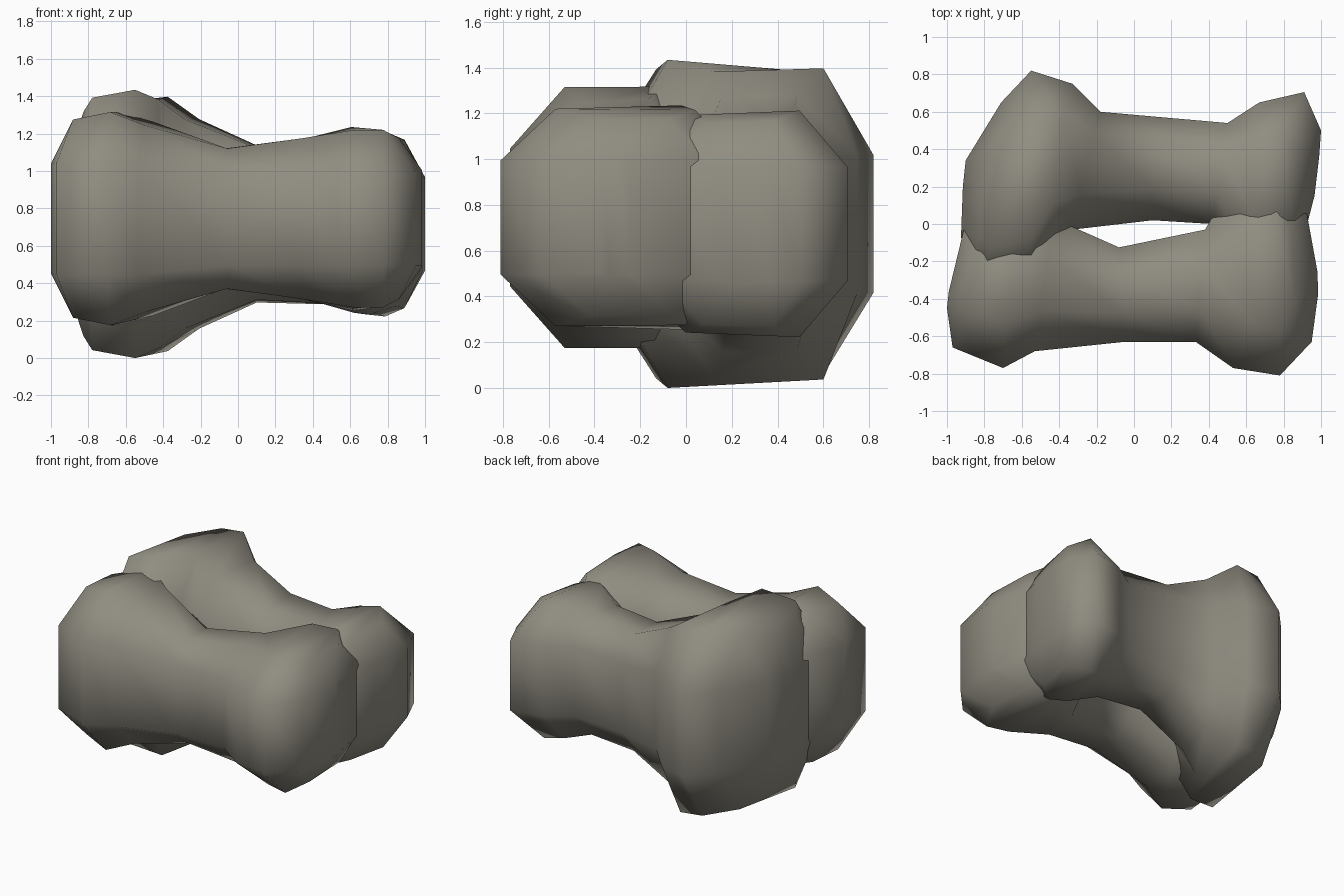
import bpy, bmesh
from mathutils import Vector

mat = bpy.data.materials.new("warm grey stone")
mat.diffuse_color = (0.28, 0.265, 0.22, 1)


def bone(name, zc, sections):
    """Loft chamfered eight-sided sections.
    Section: front x, front y, back x, back y, half side height,
    half height at front and back, x shift of the top edges, largest back inset."""
    bm = bmesh.new()
    rings = []
    for fx, fy, bx, by, hs, hf, hb, sh, ib in sections:
        f, b = Vector((fx, fy, 0)), Vector((bx, by, 0))
        d = b - f
        s = Vector((sh, 0, 0))
        f2 = f + s + d.normalized() * min(0.24, 0.3 * d.length)
        b2 = b + s - d.normalized() * min(ib, 0.3 * d.length)
        ring = [(f, -hs), (f2, -hf), (b2, -hb), (b, -hs),
                (b, hs), (b2, hb), (f2, hf), (f, hs)]
        rings.append([bm.verts.new((p.x, p.y, zc + z)) for p, z in ring])
    # Skin between neighbouring sections, then close both ends
    for r, q in zip(rings, rings[1:]):
        for i in range(8):
            j = (i + 1) % 8
            bm.faces.new((r[i], r[j], q[j], q[i]))
    bm.faces.new(rings[0])
    bm.faces.new(rings[-1])
    bmesh.ops.recalc_face_normals(bm, faces=bm.faces)
    for f in bm.faces:
        f.smooth = True
    me = bpy.data.meshes.new(name)
    bm.to_mesh(me)
    bm.free()
    me.materials.append(mat)
    ob = bpy.data.objects.new(name, me)
    bpy.context.collection.objects.link(ob)
    return ob


# Front dumbbell-shaped block
bone("front_block", 0.745, [
    (-1.00, -0.45, -0.99, -0.36, 0.29, 0.30, 0.30, 0, 0.24),
    (-0.97, -0.66, -0.91, -0.03, 0.30, 0.53, 0.53, 0.07, 0.2),
    (-0.70, -0.77, -0.63, 0.14, 0.30, 0.57, 0.572, 0, 0.2),
    (-0.53, -0.68, -0.43, 0.03, 0.30, 0.50, 0.52, 0, 0.2),
    (-0.05, -0.63, -0.08, -0.125, 0.25, 0.375, 0.375, 0, 0.15),
    (0.33, -0.63, 0.38, -0.03, 0.25, 0.43, 0.43, 0, 0.18),
    (0.53, -0.77, 0.50, 0.18, 0.25, 0.475, 0.49, 0.1, 0.2),
    (0.78, -0.81, 0.76, 0.24, 0.25, 0.475, 0.47, 0, 0.2),
    (0.95, -0.63, 0.92, 0.08, 0.25, 0.43, 0.43, -0.08, 0.15),
    (0.985, -0.37, 0.98, -0.25, 0.25, 0.26, 0.26, 0, 0.24)])

# Back block with a taller, slanted left end
bone("back_block", 0.717, [
    (-0.925, -0.07, -0.915, 0.20, 0.30, 0.31, 0.31, 0, 0.24),
    (-0.88, -0.25, -0.90, 0.34, 0.30, 0.60, 0.55, 0.06, 0.2),
    (-0.80, -0.37, -0.71, 0.65, 0.30, 0.675, 0.63, 0, 0.22),
    (-0.55, -0.32, -0.55, 0.82, 0.30, 0.717, 0.66, 0, 0.22),
    (-0.42, -0.12, -0.33, 0.75, 0.30, 0.665, 0.68, -0.03, 0.15),
    (-0.33, -0.03, -0.18, 0.60, 0.28, 0.56, 0.56, 0, 0.12),
    (0.10, 0.02, 0.10, 0.575, 0.25, 0.405, 0.42, 0, 0.12),
    (0.42, 0.00, 0.50, 0.54, 0.25, 0.425, 0.43, 0, 0.15),
    (0.60, -0.18, 0.67, 0.65, 0.25, 0.475, 0.48, 0, 0.2),
    (0.80, -0.24, 0.91, 0.705, 0.25, 0.475, 0.495, -0.10, 0.21),
    (0.90, -0.10, 1.00, 0.50, 0.25, 0.44, 0.45, -0.09, 0.12),
    (0.965, 0.15, 0.99, 0.36, 0.25, 0.26, 0.26, 0, 0.24)])
